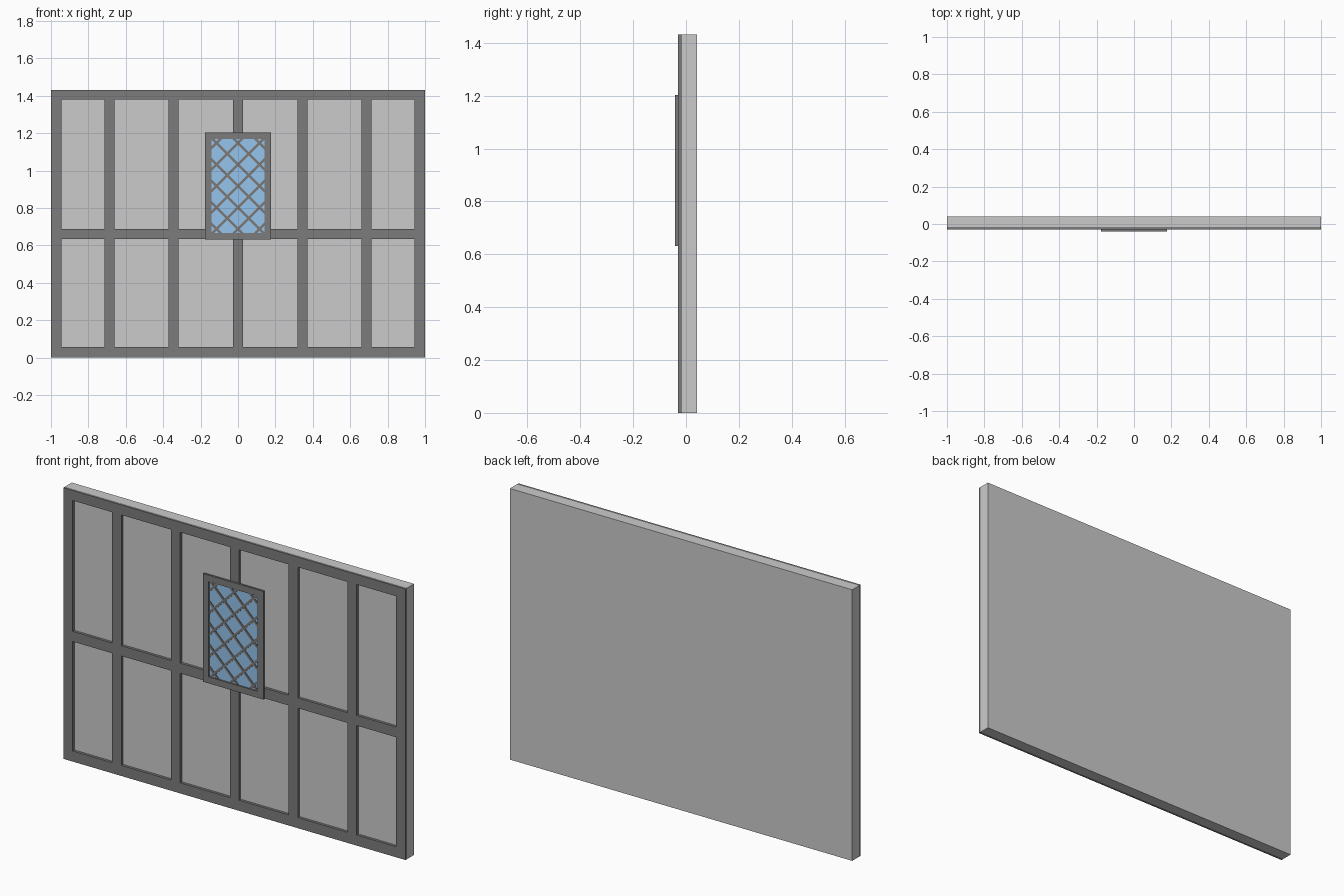
import bpy, bmesh, math
from mathutils import Matrix, Vector

if "Cube" in bpy.data.objects:
    bpy.data.objects.remove(bpy.data.objects["Cube"])

H = 1.432                      # wall height
BACK, WALL, BEAM, FRAME = 0.041, -0.016, -0.03, -0.041   # depth planes
WX, WZ0, WZ1, FW = 0.177, 0.632, 1.203, 0.034            # window outline


def material(name, color):
    m = bpy.data.materials.new(name)
    m.diffuse_color = color
    m.use_nodes = True
    m.node_tree.nodes["Principled BSDF"].inputs["Base Color"].default_value = m.diffuse_color
    return m


def finish(bm, name, mat=None):
    bmesh.ops.recalc_face_normals(bm, faces=bm.faces)
    me = bpy.data.meshes.new(name)
    bm.to_mesh(me)
    bm.free()
    ob = bpy.data.objects.new(name, me)
    bpy.context.collection.objects.link(ob)
    if mat:
        me.materials.append(mat)
    return ob


def add_box(bm, size, center, angle=0.0):
    mtx = (Matrix.Translation(center) @ Matrix.Rotation(angle, 4, 'Y')
           @ Matrix.Diagonal((*size, 1)))
    bmesh.ops.create_cube(bm, size=1, matrix=mtx)


def lattice_frame(name, xs, zs, front, back, mat):
    """Solid frame on a grid: cells odd in both directions are left open."""
    bm = bmesh.new()
    v = [[bm.verts.new((x, front, z)) for z in zs] for x in xs]
    for i in range(len(xs) - 1):
        for j in range(len(zs) - 1):
            if not (i % 2 and j % 2):
                bm.faces.new((v[i][j], v[i + 1][j], v[i + 1][j + 1], v[i][j + 1]))
    ext = bmesh.ops.extrude_face_region(bm, geom=bm.faces[:], use_keep_orig=True)
    moved = [g for g in ext['geom'] if isinstance(g, bmesh.types.BMVert)]
    bmesh.ops.translate(bm, verts=moved, vec=(0, back - front, 0))
    return finish(bm, name, mat)


wood = material("dark_timber", (0.2, 0.2, 0.2, 1))
lead = material("window_lead", (0.2, 0.19, 0.18, 1))
blue = material("window_glass", (0.3, 0.55, 0.85, 1))

# plaster wall slab
bm = bmesh.new()
add_box(bm, (2, BACK - WALL, H), (0, (BACK + WALL) / 2, H / 2))
finish(bm, "wall_panel")

# timber framing: outer posts, five inner posts, three rails
xs = [-1, -0.945]
for k in range(-2, 3):
    xs += [k * 0.344 - 0.027, k * 0.344 + 0.027]
xs += [0.945, 1]
lattice_frame("timber_frame", xs, [0, 0.056, 0.634, 0.688, 1.379, H], BEAM, WALL, wood)

# window surround
lattice_frame("window_frame", [-WX, -WX + FW, WX - FW, WX],
              [WZ0, WZ0 + FW, WZ1 - FW, WZ1], FRAME, BEAM, wood)

# glass pane
zc = (WZ0 + WZ1) / 2
bm = bmesh.new()
add_box(bm, (2 * WX - FW, 0.003, WZ1 - WZ0 - FW), (0, BEAM - 0.0015, zc))
finish(bm, "window_glass", blue)

# diagonal lead bars, clipped so their ends sit inside the surround
a, b, d = WX - FW + 0.008, (WZ1 - WZ0) / 2 - FW + 0.008, 0.115
bm = bmesh.new()
for s in (1, -1):
    for k in range(-3, 4):
        # line: x = s * z + k * d
        ends = sorted((s * (-a - k * d), s * (a - k * d)))
        z0, z1 = max(ends[0], -b), min(ends[1], b)
        zm = (z0 + z1) / 2
        add_box(bm, (0.012, 0.005, (z1 - z0) * math.sqrt(2)),
                Vector((s * zm + k * d, BEAM - 0.0045 - 0.0005 * s, zc + zm)),
                s * math.pi / 4)
finish(bm, "window_lattice", lead)
